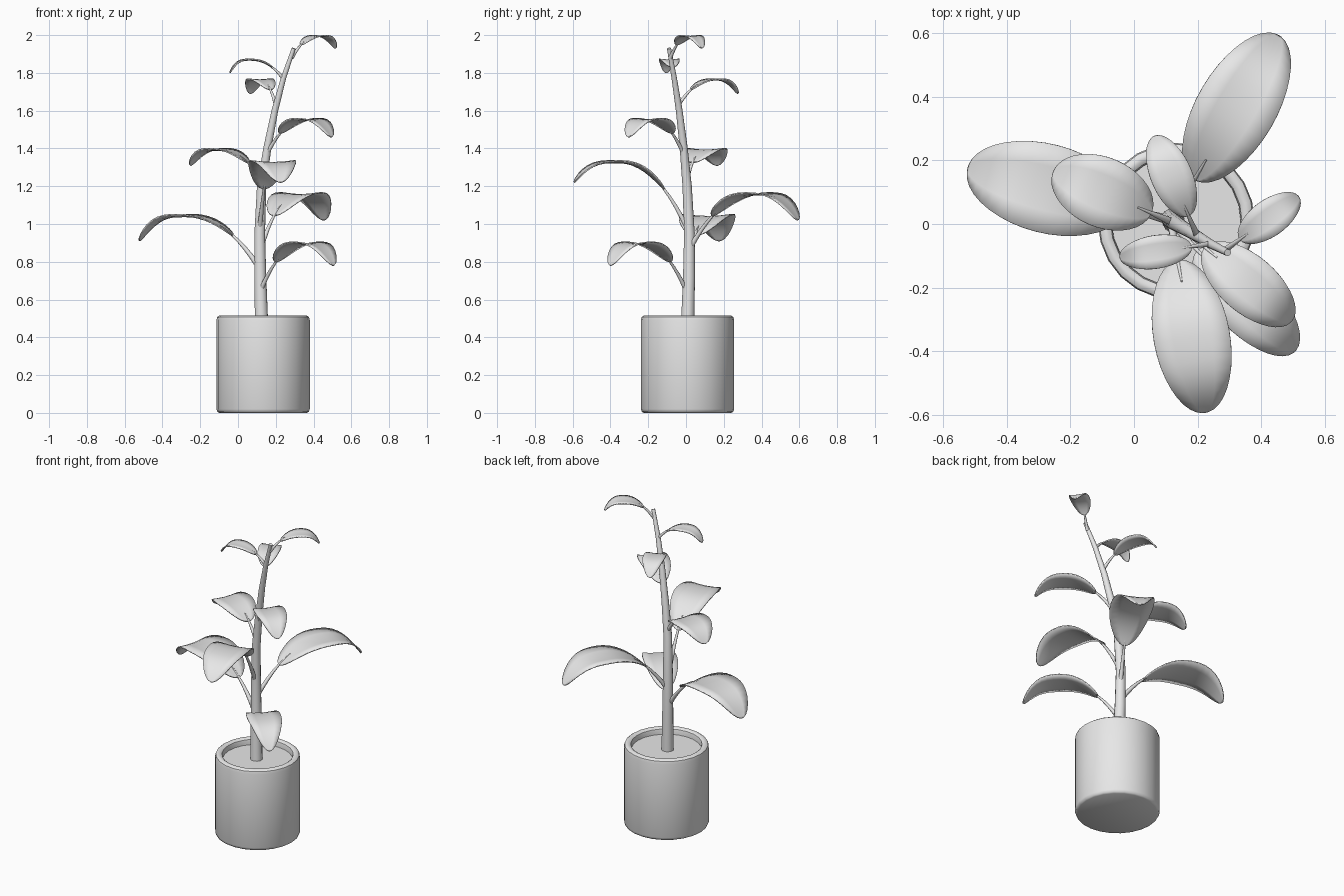
import bpy, bmesh, math
from mathutils import Vector

cube = bpy.data.objects.get("Cube")
if cube:
    bpy.data.objects.remove(cube, do_unlink=True)

grey = bpy.data.materials.new("plain grey")
grey.use_nodes = True
colour = (0.8, 0.8, 0.8, 1)
grey.diffuse_color = colour
grey.node_tree.nodes["Principled BSDF"].inputs["Base Color"].default_value = colour


def finish(name, bm, angle=40):
    bmesh.ops.recalc_face_normals(bm, faces=bm.faces)
    mesh = bpy.data.meshes.new(name)
    bm.to_mesh(mesh)
    bm.free()
    mesh.materials.append(grey)
    obj = bpy.data.objects.new(name, mesh)
    bpy.context.collection.objects.link(obj)
    bpy.ops.object.select_all(action="DESELECT")
    obj.select_set(True)
    bpy.context.view_layer.objects.active = obj
    bpy.ops.object.shade_smooth_by_angle(angle=math.radians(angle))
    return obj


def bridge(bm, rings):
    for a, b in zip(rings, rings[1:]):
        for i in range(len(a)):
            j = (i + 1) % len(a)
            bm.faces.new((a[i], a[j], b[j], b[i]))


def ring(bm, centre, side, up, radius, count):
    angles = [2 * math.pi * i / count for i in range(count)]
    return [bm.verts.new(centre + radius * (side * math.cos(t) + up * math.sin(t)))
            for t in angles]


def lathe(name, profile, centre, count=24):
    bm = bmesh.new()
    rings = [ring(bm, centre + Vector((0, 0, z)), Vector((1, 0, 0)),
                  Vector((0, 1, 0)), r, count) for r, z in profile]
    bridge(bm, rings)
    bm.faces.new(rings[0])
    bm.faces.new(rings[-1])
    return finish(name, bm)


def tube(name, points, r0, r1, count=10):
    bm = bmesh.new()
    rings = []
    last = len(points) - 1
    for i, p in enumerate(points):
        along = (points[min(i + 1, last)] - points[max(i - 1, 0)]).normalized()
        side = along.cross(Vector((0.3, 1, 0))).normalized()
        rings.append(ring(bm, p, side, along.cross(side), r0 + (r1 - r0) * i / last, count))
    bridge(bm, rings)
    bm.faces.new(rings[0])
    bm.faces.new(rings[-1])
    return finish(name, bm, 60)


# Pot with a rounded rim, and the soil inside it
pot_centre = Vector((0.133, 0.008, 0))
lathe("pot", [(0.232, 0), (0.242, 0.006), (0.247, 0.02), (0.247, 0.49), (0.243, 0.507),
              (0.232, 0.515), (0.218, 0.515), (0.207, 0.507), (0.203, 0.49), (0.203, 0.44)],
      pot_centre)
lathe("soil", [(0.204, 0.45), (0.204, 0.475)], pot_centre)

# Gently bending tapered stem
stem = [Vector(p) for p in (
    (0.125, 0.008, 0.46), (0.118, 0.016, 0.72), (0.115, 0.018, 0.95), (0.125, 0.006, 1.2),
    (0.155, -0.012, 1.4), (0.195, -0.036, 1.6), (0.24, -0.062, 1.77), (0.295, -0.09, 1.93))]
tube("stem", stem, 0.036, 0.011, 12)

PEAK, BASE = 0.62, 0.21


def leaf(name, root, tip, peak, width):
    """Arching stalk that carries an oval blade drooping at its tip."""
    root, tip = Vector(root), Vector(tip)

    def path(u):
        p = root.lerp(tip, u)
        if u < PEAK:
            p.z = root.z + (peak - root.z) * (1 - (1 - u / PEAK) ** 2.2)
        else:
            p.z = peak - (peak - tip.z) * ((u - PEAK) / (1 - PEAK)) ** 3
        return p

    tube(name + "_stalk", [path(0.32 * i / 6) for i in range(7)],
         0.007 + width * 0.03, 0.003, 8)

    # Blade rows are spaced evenly round the oval outline
    across = Vector((root.y - tip.y, tip.x - root.x, 0)).normalized()
    bm = bmesh.new()
    rows = []
    for i in range(19):
        t = math.pi * (0.02 + 0.96 * i / 18)
        u = BASE + (1 - BASE) * (1 - math.cos(t)) / 2
        half = width / 2 * math.sin(t)
        rows.append([bm.verts.new(path(u) + across * half * s
                                  + Vector((0, 0, 0.04 * width * (s * s - 0.5) * math.sin(t))))
                     for s in (-1, -0.5, 0, 0.5, 1)])
    for a, b in zip(rows, rows[1:]):
        for k in range(4):
            bm.faces.new((a[k], a[k + 1], b[k + 1], b[k]))
    blade = finish(name + "_blade", bm)
    solid = blade.modifiers.new("thickness", "SOLIDIFY")
    solid.thickness = 0.007
    solid.offset = 0


# Leaves from the lowest to the highest
leaf("front_left_low_leaf", (0.12, 0.0, 0.65), (0.505, -0.4, 0.78), 0.9, 0.2)
leaf("right_low_leaf", (0.105, 0.015, 0.78), (-0.522, 0.175, 0.91), 1.045, 0.28)
leaf("back_left_leaf", (0.12, 0.02, 0.87), (0.455, 0.592, 1.02), 1.16, 0.25)
leaf("front_leaf", (0.115, 0.01, 0.97), (0.225, -0.592, 1.22), 1.33, 0.24)
leaf("right_middle_leaf", (0.135, 0.0, 1.22), (-0.252, 0.165, 1.31), 1.395, 0.22)
leaf("front_left_high_leaf", (0.152, -0.012, 1.37), (0.495, -0.305, 1.46), 1.555, 0.18)
leaf("back_high_leaf", (0.2, -0.04, 1.63), (0.065, 0.275, 1.69), 1.765, 0.13)
leaf("right_top_leaf", (0.24, -0.062, 1.77), (-0.043, -0.105, 1.8), 1.87, 0.105)
leaf("left_top_leaf", (0.285, -0.083, 1.88), (0.517, 0.085, 1.93), 1.995, 0.115)
